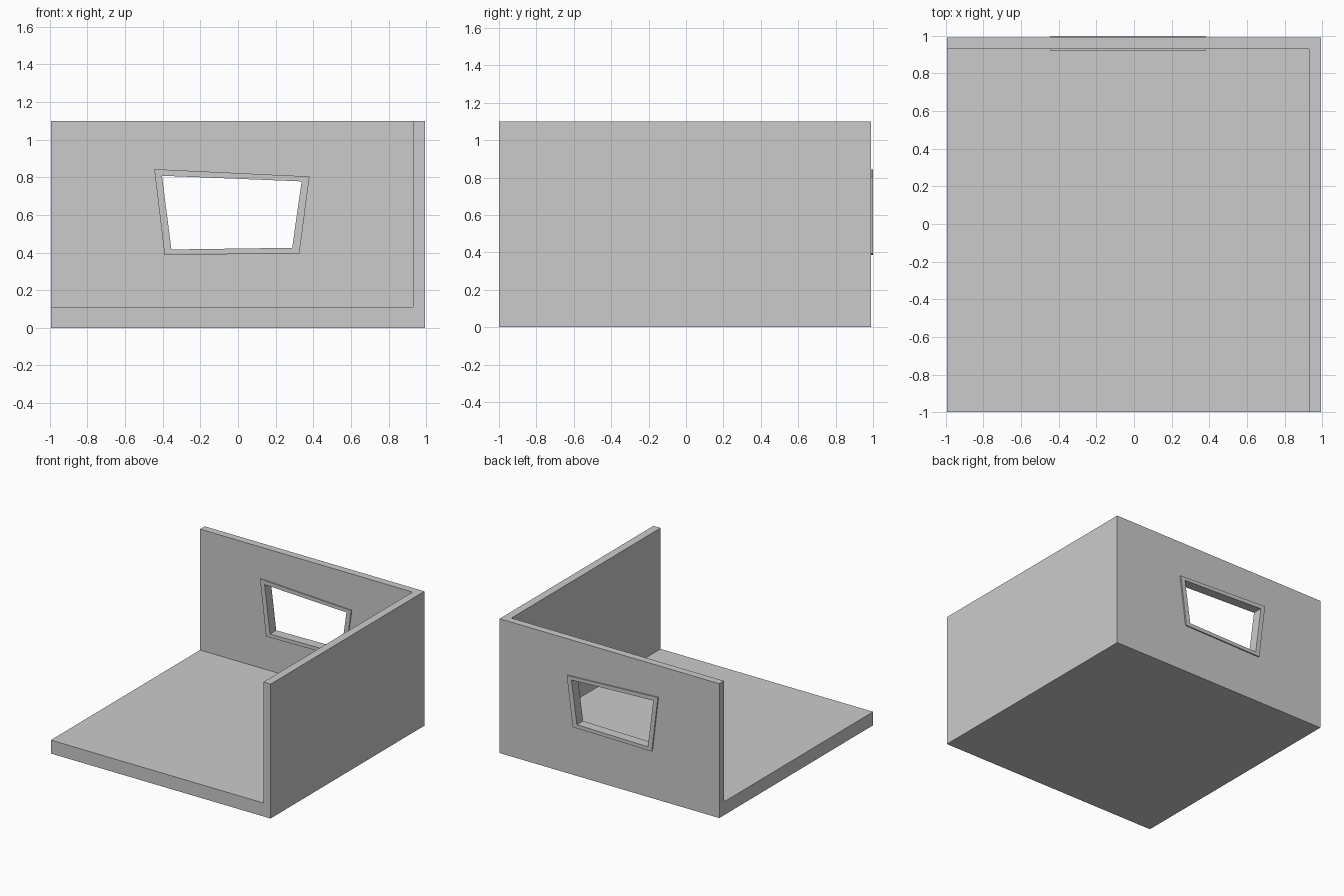
import bpy, bmesh

if "Cube" in bpy.data.objects:
    bpy.data.objects.remove(bpy.data.objects["Cube"])


def make_object(name, bm):
    bmesh.ops.recalc_face_normals(bm, faces=bm.faces)
    mesh = bpy.data.meshes.new(name)
    bm.to_mesh(mesh)
    bm.free()
    obj = bpy.data.objects.new(name, mesh)
    bpy.context.collection.objects.link(obj)
    return obj


def box(name, lo, hi):
    bm = bmesh.new()
    bmesh.ops.create_cube(bm, size=1)
    for v in bm.verts:
        v.co = [l + (c + 0.5) * (h - l) for c, l, h in zip(v.co, lo, hi)]
    return make_object(name, bm)


def prism(name, outline, y0, y1):
    bm = bmesh.new()
    face = bm.faces.new([bm.verts.new((x, y0, z)) for x, z in outline])
    ext = bmesh.ops.extrude_face_region(bm, geom=[face], use_keep_orig=True)
    for v in ext["geom"]:
        if isinstance(v, bmesh.types.BMVert):
            v.co.y = y1
    return make_object(name, bm)


def ring(name, outer, inner, y0, y1):
    bm = bmesh.new()
    loops = [[bm.verts.new((x, y, z)) for x, z in pts]
             for pts, y in ((outer, y0), (outer, y1), (inner, y1), (inner, y0))]
    n = len(outer)
    for k in range(4):
        a, b = loops[k], loops[(k + 1) % 4]
        for i in range(n):
            j = (i + 1) % n
            bm.faces.new((a[i], a[j], b[j], b[i]))
    return make_object(name, bm)


def cut(target, cutter):
    cutter.hide_render = True
    cutter.display_type = 'WIRE'
    mod = target.modifiers.new("cut", 'BOOLEAN')
    mod.operation = 'DIFFERENCE'
    mod.solver = 'EXACT'
    mod.object = cutter
    bpy.context.view_layer.objects.active = target
    bpy.ops.object.modifier_apply(modifier=mod.name)
    bpy.data.objects.remove(cutter, do_unlink=True)


# Skewed window outlines (x, z)
outer = [(-0.445, 0.843), (0.38, 0.804), (0.326, 0.395), (-0.39, 0.387)]
inner = [(-0.404, 0.808), (0.338, 0.778), (0.288, 0.425), (-0.354, 0.416)]

# Floor with back wall and right wall in one shell
room = box("room_shell", (-0.995, -1.0, 0), (0.995, 0.99, 1.10))
cut(room, box("interior_cutter", (-2, -2, 0.11), (0.93, 0.93, 2)))

# Window opening
cut(room, prism("window_cutter", outer, 0.8, 1.2))

# Window frame, slightly proud of the wall on both sides
ring("window_frame", outer, inner, 0.92, 1.0)
